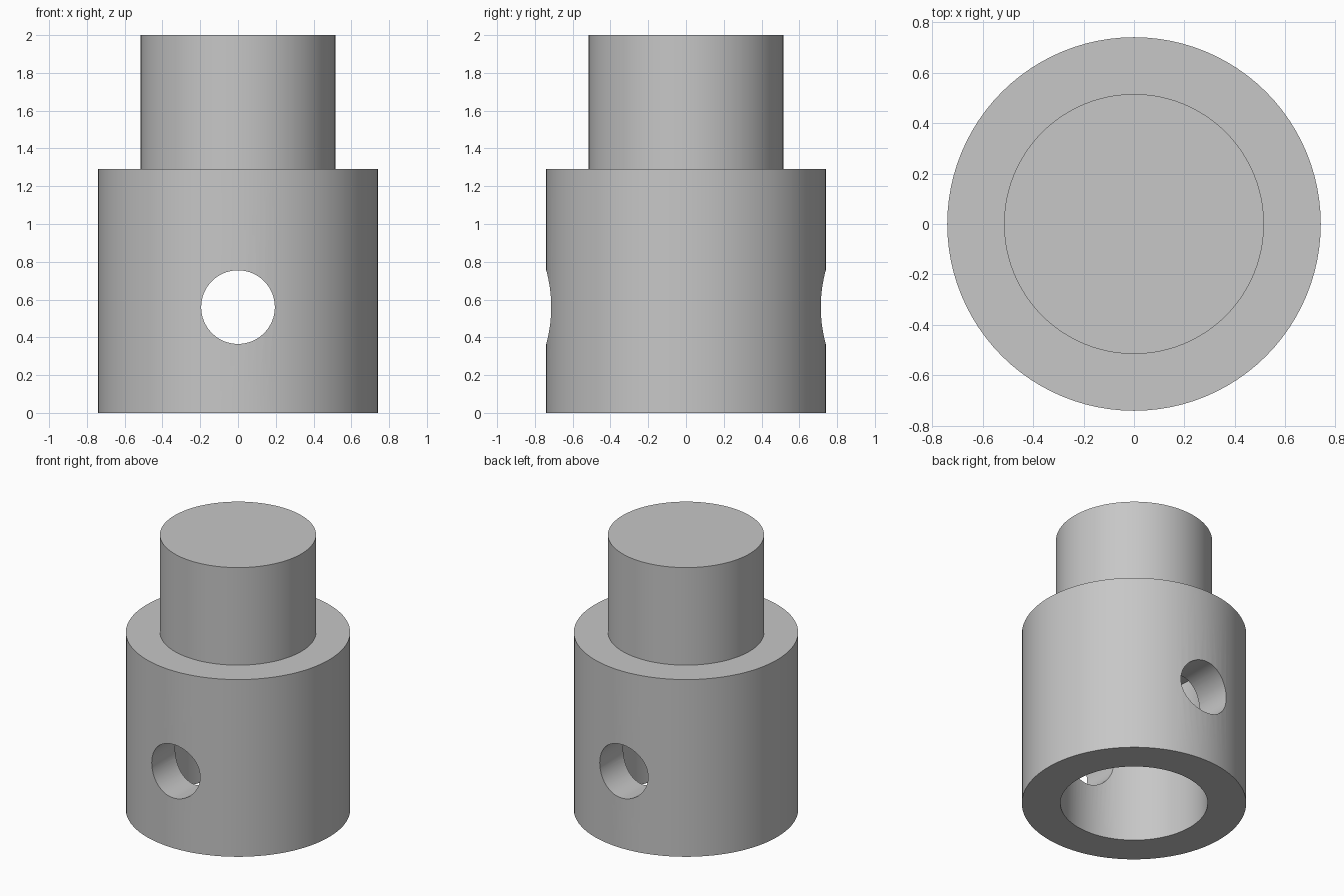
import bpy
import bmesh
from math import pi, radians
from mathutils import Matrix

SIDES = 96
OUTER_R, SPIGOT_R, BORE_R, HOLE_R = 0.74, 0.515, 0.486, 0.195
SHOULDER_Z, TOP_Z, BORE_TOP, HOLE_Z = 1.29, 2.0, 1.12, 0.56

if "Cube" in bpy.data.objects:
    bpy.data.objects.remove(bpy.data.objects["Cube"], do_unlink=True)

# Plain grey finish
grey = bpy.data.materials.new("plain_grey")
grey.use_nodes = True
colour = (0.57, 0.57, 0.57, 1)
grey.diffuse_color = colour
shader = next(n for n in grey.node_tree.nodes if n.type == "BSDF_PRINCIPLED")
shader.inputs["Base Color"].default_value = colour


def add_object(name, bm):
    bmesh.ops.recalc_face_normals(bm, faces=bm.faces)
    mesh = bpy.data.meshes.new(name)
    bm.to_mesh(mesh)
    bm.free()
    mesh.materials.append(grey)
    obj = bpy.data.objects.new(name, mesh)
    bpy.context.collection.objects.link(obj)
    return obj


# Stepped body with a blind bore, turned from a half profile
profile = [(0, BORE_TOP), (BORE_R, BORE_TOP), (BORE_R, 0), (OUTER_R, 0),
           (OUTER_R, SHOULDER_Z), (SPIGOT_R, SHOULDER_Z),
           (SPIGOT_R, TOP_Z), (0, TOP_Z)]
bm = bmesh.new()
points = [bm.verts.new((r, 0, z)) for r, z in profile]
edges = [bm.edges.new(pair) for pair in zip(points, points[1:])]
bmesh.ops.spin(bm, geom=points + edges, axis=(0, 0, 1), cent=(0, 0, 0),
               angle=2 * pi, steps=SIDES, use_duplicate=False)
bmesh.ops.remove_doubles(bm, verts=bm.verts, dist=0.0001)
body = add_object("stepped_coupling_body", bm)

# Cross hole running from front to back
bm = bmesh.new()
bmesh.ops.create_cone(bm, cap_ends=True, segments=64, radius1=HOLE_R,
                      radius2=HOLE_R, depth=2,
                      matrix=Matrix.Translation((0, 0, HOLE_Z))
                      @ Matrix.Rotation(pi / 2, 4, "X"))
cutter = add_object("cross_hole_cutter", bm)
cutter.hide_render = True

cut = body.modifiers.new("cross_hole", "BOOLEAN")
cut.operation = "DIFFERENCE"
cut.solver = "EXACT"
cut.object = cutter

bpy.ops.object.select_all(action="DESELECT")
body.select_set(True)
bpy.context.view_layer.objects.active = body
bpy.ops.object.modifier_apply(modifier=cut.name)
bpy.data.objects.remove(cutter, do_unlink=True)
bpy.ops.object.shade_smooth_by_angle(angle=radians(30))
